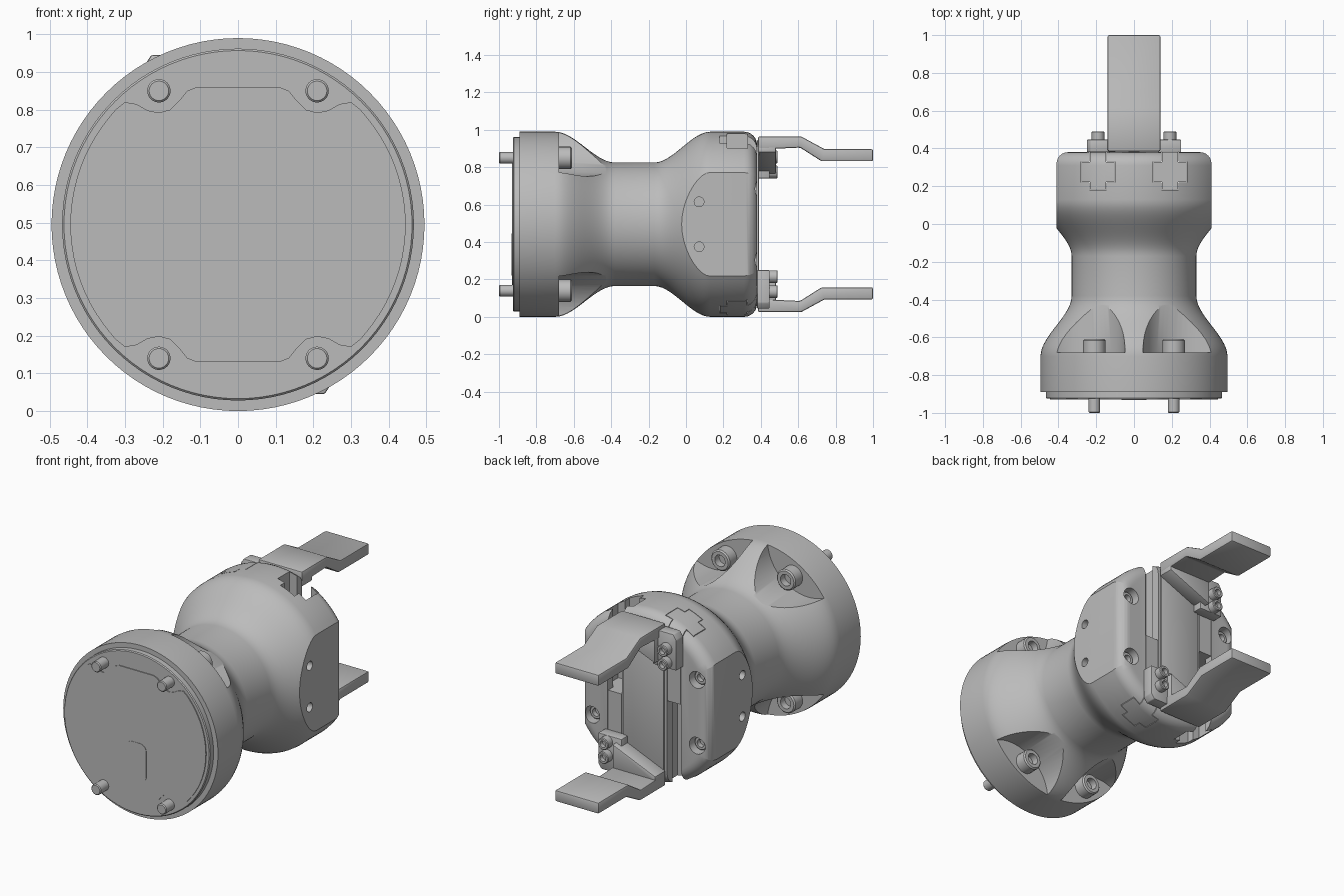
import bpy, bmesh, math
from math import sin, cos, pi, radians

if "Cube" in bpy.data.objects:
    bpy.data.objects.remove(bpy.data.objects["Cube"])

C = 0.495   # height of the main axis

grey = bpy.data.materials.new("satin grey")
grey.use_nodes = True
grey.diffuse_color = (0.5, 0.5, 0.5, 1)
grey.node_tree.nodes["Principled BSDF"].inputs["Base Color"].default_value = (0.5, 0.5, 0.5, 1)


def make(name, rings):
    """Skin a stack of equal rings of points and cap both ends."""
    bm = bmesh.new()
    loops = [[bm.verts.new(p) for p in ring] for ring in rings]
    n = len(loops[0])
    for a, b in zip(loops, loops[1:]):
        for i in range(n):
            j = (i + 1) % n
            bm.faces.new((a[i], a[j], b[j], b[i]))
    bm.faces.new(loops[0])
    bm.faces.new(loops[-1])
    bmesh.ops.recalc_face_normals(bm, faces=bm.faces)
    me = bpy.data.meshes.new(name)
    bm.to_mesh(me)
    bm.free()
    me.materials.append(grey)
    ob = bpy.data.objects.new(name, me)
    bpy.context.collection.objects.link(ob)
    return ob


def lathe(name, profile, x=0, w=0, n=32):
    """Turn (radius, y) points about an axis parallel to y."""
    return make(name, [[(x + r * cos(2 * pi * i / n), y, C + w + r * sin(2 * pi * i / n))
                        for i in range(n)] for r, y in profile])


def prism(name, pts, axis, a, b):
    """Extrude a 2D outline from a to b along x, y or z (z measured from the axis)."""
    place = {"x": lambda p, t: (t, p[0], C + p[1]),
             "y": lambda p, t: (p[0], t, C + p[1]),
             "z": lambda p, t: (p[0], p[1], C + t)}[axis]
    return make(name, [[place(p, t) for p in pts] for t in (a, b)])


def bake(ob):
    bpy.context.view_layer.update()
    dg = bpy.context.evaluated_depsgraph_get()
    me = bpy.data.meshes.new_from_object(ob.evaluated_get(dg))
    ob.modifiers.clear()
    ob.data = me


def boolean(ob, other, op="DIFFERENCE", keep=False):
    m = ob.modifiers.new("cut", "BOOLEAN")
    m.operation, m.object, m.solver = op, other, "EXACT"
    bake(ob)
    if not keep:
        bpy.data.objects.remove(other)


def bevel(ob, width, segments=2):
    m = ob.modifiers.new("bevel", "BEVEL")
    m.width, m.segments, m.limit_method = width, segments, "ANGLE"
    bake(ob)


def ease(y0, y1, r0, r1, n=14):
    out = []
    for i in range(n + 1):
        t = i / n
        out.append((r0 + (r1 - r0) * t * t * (3 - 2 * t), y0 + (y1 - y0) * t))
    return out


def bolt(name, x, w, y0, y1, r):
    """Socket-head screw pointing towards +y."""
    s, e, d = r * 0.55, r * 0.12, (y1 - y0) * 0.5
    return lathe(name, [(r, y0), (r, y1 - e), (r - e, y1), (s, y1), (s, y1 - d)], x, w, 24)


def cross_outline(cx, g):
    """Cross-shaped slide section; g shrinks it for clearance."""
    half = [(0.045 - g, 0.18 + g), (0.045 - g, 0.22 + g), (0.09 - g, 0.22 + g),
            (0.09 - g, 0.33 - g), (0.045 - g, 0.33 - g), (0.045 - g, 0.42)]
    return [(cx + u, y) for u, y in half] + [(cx - u, y) for u, y in reversed(half)]


# Hourglass housing with flattened sides at the back
round_back = [(0.425 + 0.07 * cos(radians(a)), 0.31 + 0.07 * sin(radians(a))) for a in range(0, 91, 15)]
housing = lathe("housing", [(0.495, -0.89)] + ease(-0.70, -0.38, 0.495, 0.33)
                + ease(-0.17, 0.13, 0.33, 0.495) + round_back, n=96)
side = [(0.6, -1.1), (0.6, -0.2), (0.41, -0.2)] + \
       [(0.35 + 0.06 * cos(radians(a)), 0.32 + 0.06 * sin(radians(a))) for a in range(0, 91, 15)]
envelope = prism("envelope", side + [(-x, y) for x, y in reversed(side)], "z", -0.7, 0.7)
boolean(housing, envelope, "INTERSECT")

# Slides, trimmed flush with the housing; each carries one finger
slides = []
for s, label in ((1, "upper"), (-1, "lower")):
    slide = prism(label + "_slide", cross_outline(-0.19 * s, 0.003), "z", 0.02 * s, 0.6 * s)
    boolean(slide, housing, "INTERSECT", keep=True)
    slides.append(slide)

# Slide channels, screw pockets, side holes and back counterbores
for sx in (1, -1):
    boolean(housing, prism("channel", cross_outline(0.19 * sx, 0), "z", -0.7, 0.7))
    for sz in (1, -1):
        a = math.atan2(0.355 * sz, 0.21 * sx)
        boolean(housing, lathe("pocket", [(0.26, -0.68), (0.26, -0.3)],
                               0.6 * cos(a), 0.6 * sin(a), 64))
        boolean(housing, lathe("counterbore", [(0.048, 0.30), (0.048, 0.5)], 0.335 * sx, 0.19 * sz))
        hole = [(0.07 + 0.026 * cos(2 * pi * i / 20), 0.12 * sz + 0.026 * sin(2 * pi * i / 20))
                for i in range(20)]
        boolean(housing, prism("side_hole", hole, "x", 0.37 * sx, 0.5 * sx))

# Front cover with a raised panel and a small label pad
lathe("front_cover", [(0.462, -0.925), (0.467, -0.92), (0.467, -0.88)], n=96)
quarter = [(0.11, 0.365), (0.135, 0.355), (0.155, 0.33), (0.18, 0.305), (0.21, 0.297),
           (0.24, 0.303), (0.27, 0.32), (0.30, 0.325), (0.325, 0.305)]
quarter += [(0.445 * cos(radians(a)), 0.445 * sin(radians(a))) for a in range(40, 0, -4)]
right = quarter + [(0.445, 0)] + [(x, -w) for x, w in reversed(quarter)]
prism("front_panel", right + [(-x, w) for x, w in reversed(right)], "y", -0.93, -0.92)
pad = []
for cx, cw, start in ((0.025, -0.09, 0), (-0.025, -0.09, 90), (-0.025, -0.235, 180), (0.025, -0.235, 270)):
    pad += [(cx + 0.04 * cos(radians(start + a)), cw + 0.04 * sin(radians(start + a)))
            for a in range(0, 91, 15)]
prism("label_pad", pad, "y", -0.932, -0.925)

# Mounting screws through the flange and clamp screws at the back
for sx, lr in ((1, "left"), (-1, "right")):
    for sz, ud in ((1, "upper"), (-1, "lower")):
        tag = ud + "_" + lr
        x, w = 0.21 * sx, 0.355 * sz
        lathe(tag + "_mount_pin", [(0.026, -1.0), (0.031, -0.995), (0.031, -0.9)], x, w, 24)
        bolt(tag + "_mount_screw", x, w, -0.69, -0.61, 0.06)
        bolt(tag + "_clamp_screw", 0.335 * sx, 0.19 * sz, 0.29, 0.345, 0.04)

# Plate between the slide channels
plate = prism("centre_plate", [(-0.13, 0.37), (0.13, 0.37), (0.13, 0.39), (-0.13, 0.39)], "z", -0.425, 0.425)
bevel(plate, 0.004)

# Fingers: cranked jaw, sloping gusset, side tab and two screws
for s, label in ((1, "upper"), (-1, "lower")):
    flip = lambda pts: [(x * s, w * s) for x, w in pts]
    jaw_side = [(0.385, 0.47), (0.615, 0.47), (0.74, 0.402), (1.0, 0.402),
                (1.0, 0.337), (0.725, 0.337), (0.61, 0.41), (0.385, 0.40)]
    jaw = prism(label + "_jaw", [(y, w * s) for y, w in jaw_side], "x", -0.14, 0.14)
    bevel(jaw, 0.009)
    gusset = prism(label + "_gusset", flip([(0.139, 0.42), (0.139, 0.385), (-0.135, 0.27), (-0.135, 0.42)]),
                   "y", 0.386, 0.48)
    bevel(gusset, 0.005)
    tab = prism(label + "_tab", flip([(-0.10, 0.45), (-0.10, 0.245), (-0.25, 0.245), (-0.25, 0.42), (-0.23, 0.45)]),
                "y", 0.38, 0.447)
    bevel(tab, 0.005)
    for i, w in enumerate((0.28, 0.36)):
        bolt(f"{label}_tab_screw_{i + 1}", -0.19 * s, w * s, 0.44, 0.49, 0.034)

# Smooth curved surfaces and keep the creases sharp
bpy.ops.object.select_all(action="DESELECT")
for ob in bpy.context.collection.objects:
    if ob.type == "MESH" and grey.name in ob.data.materials:
        ob.select_set(True)
        bpy.context.view_layer.objects.active = ob
bpy.ops.object.shade_smooth_by_angle(angle=radians(30))
